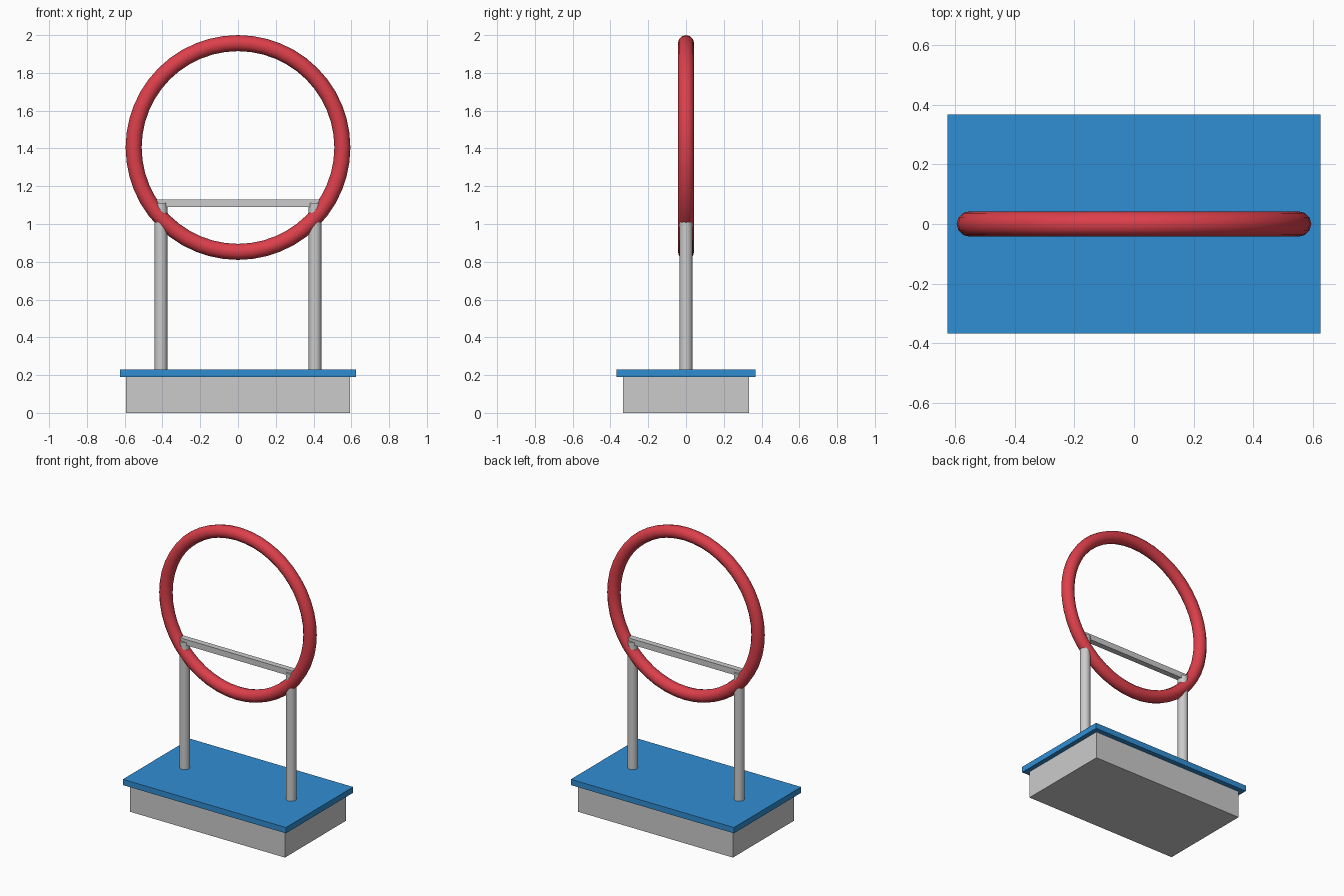
import bpy
import math

if "Cube" in bpy.data.objects:
    bpy.data.objects.remove(bpy.data.objects["Cube"])


def colour(obj, name, rgb):
    mat = bpy.data.materials.new(name)
    mat.diffuse_color = (*rgb, 1)
    mat.use_nodes = True
    mat.node_tree.nodes["Principled BSDF"].inputs["Base Color"].default_value = mat.diffuse_color
    obj.data.materials.append(mat)


def box(name, x, y, z0, z1):
    bpy.ops.mesh.primitive_cube_add(size=1, location=(0, 0, (z0 + z1) / 2))
    obj = bpy.context.object
    obj.name = name
    obj.scale = (x, y, z1 - z0)
    bpy.ops.object.transform_apply(location=False, rotation=False, scale=True)
    return obj


def smooth():
    bpy.ops.object.shade_smooth_by_angle(angle=math.radians(40))


# Plinth with overhanging top slab
box("plinth", 1.186, 0.666, 0, 0.19)
slab = box("top_slab", 1.25, 0.736, 0.19, 0.23)
colour(slab, "blue", (0.03, 0.27, 0.65))

# Two round posts
for side, name in ((-1, "left_post"), (1, "right_post")):
    bpy.ops.mesh.primitive_cylinder_add(vertices=16, radius=0.034, depth=0.88,
                                        location=(side * 0.408, 0, 0.67))
    bpy.context.object.name = name
    smooth()

# Crossbar joining the post tops
box("crossbar", 0.87, 0.04, 1.09, 1.13)

# Upright ring
bpy.ops.mesh.primitive_torus_add(major_segments=48, minor_segments=12,
                                 major_radius=0.5525, minor_radius=0.0425,
                                 location=(0, 0, 1.405),
                                 rotation=(math.pi / 2, 0, 0))
ring = bpy.context.object
ring.name = "ring"
colour(ring, "red", (0.72, 0.05, 0.07))
smooth()
